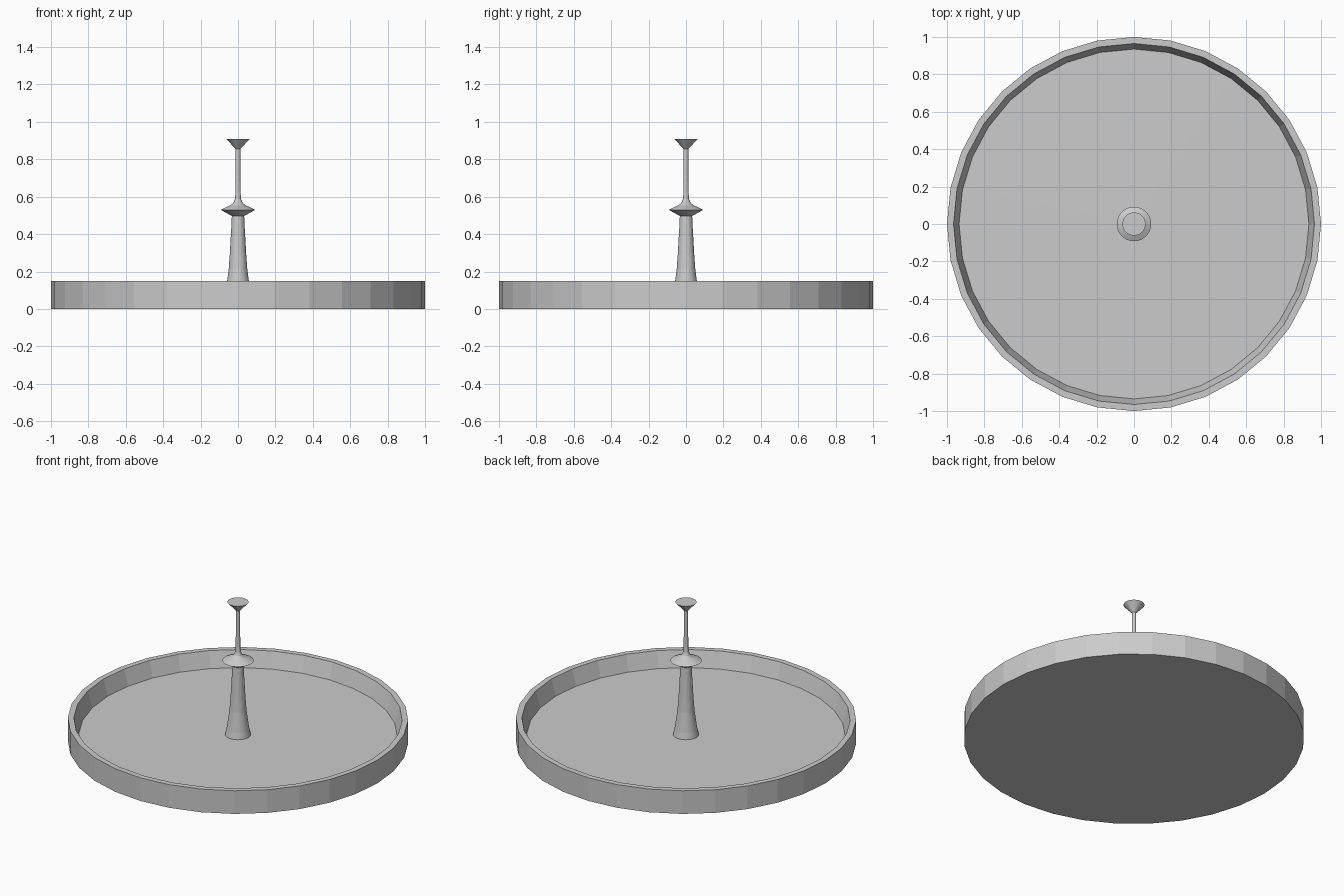
import bpy
import bmesh
import math

if "Cube" in bpy.data.objects:
    bpy.data.objects.remove(bpy.data.objects["Cube"])

SIDES = 32

grey = bpy.data.materials.new("light_grey")
grey.diffuse_color = (0.6, 0.6, 0.6, 1.0)
grey.use_nodes = True
grey.node_tree.nodes["Principled BSDF"].inputs["Base Color"].default_value = grey.diffuse_color


def lathe(name, profile):
    """Spin (radius, z) points round the z axis; zero radius makes a pole."""
    bm = bmesh.new()
    rings = []
    for r, z in profile:
        if r == 0:
            rings.append([bm.verts.new((0, 0, z))] * SIDES)
        else:
            rings.append([bm.verts.new((r * math.cos(2 * math.pi * i / SIDES),
                                        r * math.sin(2 * math.pi * i / SIDES), z))
                          for i in range(SIDES)])
    for low, high in zip(rings, rings[1:]):
        for i in range(SIDES):
            j = (i + 1) % SIDES
            corners = dict.fromkeys((low[i], low[j], high[j], high[i]))
            bm.faces.new(list(corners))
    bmesh.ops.recalc_face_normals(bm, faces=bm.faces)
    mesh = bpy.data.meshes.new(name)
    bm.to_mesh(mesh)
    bm.free()
    mesh.materials.append(grey)
    obj = bpy.data.objects.new(name, mesh)
    bpy.context.collection.objects.link(obj)
    return obj


# Shallow round basin with a sloped inner wall and a nearly flat floor
lathe("basin", [(0, 0), (1, 0), (1, 0.15), (0.965, 0.15),
                (0.935, 0.047), (0, 0.05)])

# Flared pedestal rising from the floor
lathe("pedestal", [(0, 0.045), (0.076, 0.047), (0.067, 0.09), (0.058, 0.15),
                   (0.05, 0.21), (0.044, 0.29), (0.039, 0.38),
                   (0.035, 0.45), (0.033, 0.5), (0, 0.5)])

# Wide collar tapering up into the thin upper stem
lathe("collar", [(0, 0.497), (0.034, 0.497), (0.092, 0.53), (0.066, 0.543),
                 (0.04, 0.554), (0.024, 0.568), (0.017, 0.587),
                 (0.0135, 0.62), (0, 0.62)])
lathe("upper_stem", [(0, 0.615), (0.0135, 0.615), (0.0125, 0.856), (0, 0.856)])

# Flared cap on the stem
lathe("cap", [(0, 0.854), (0.0125, 0.854), (0.062, 0.909), (0, 0.909)])
